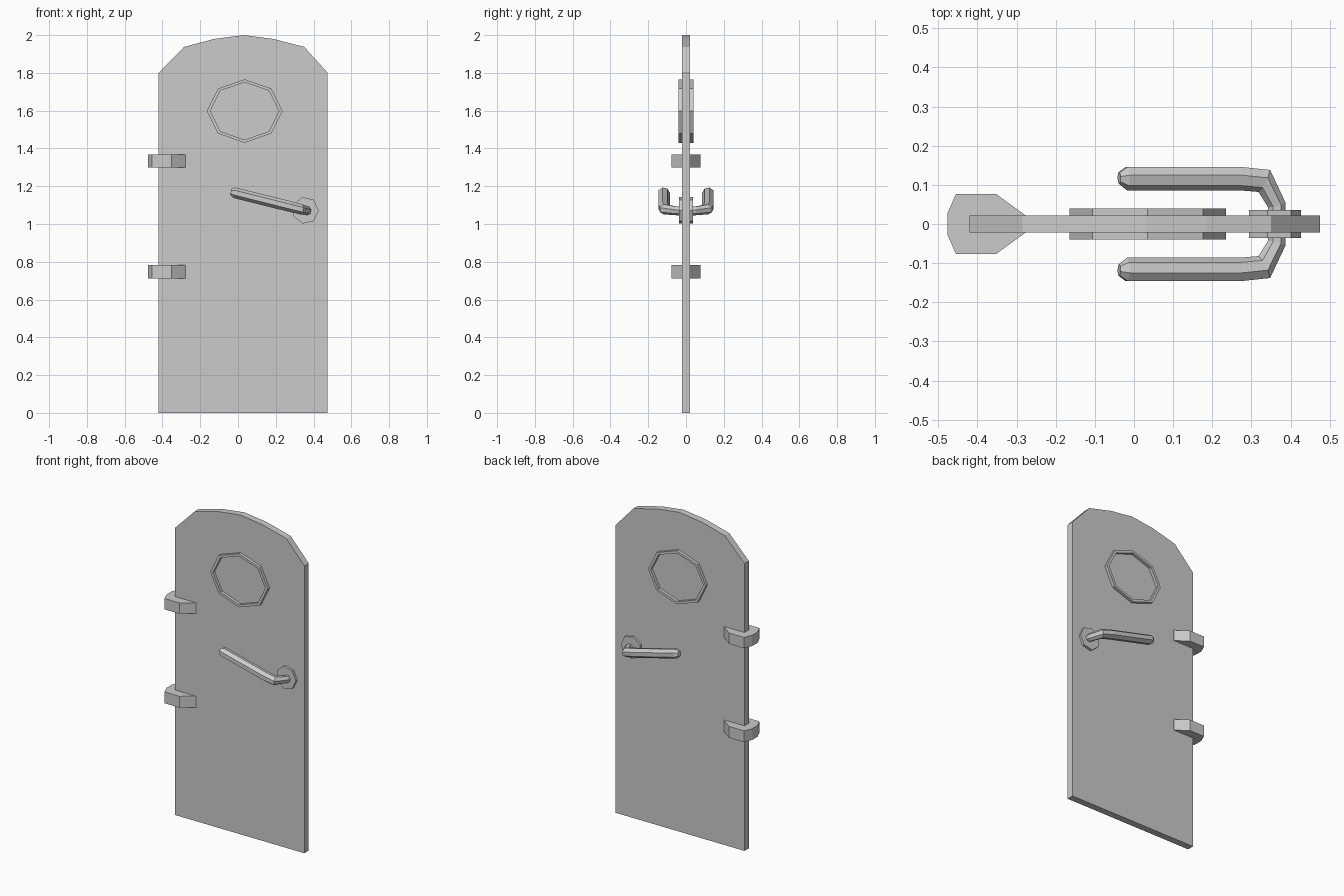
import bpy, bmesh
from math import sin, cos, pi, radians
from mathutils import Vector, Matrix

if "Cube" in bpy.data.objects:
    bpy.data.objects.remove(bpy.data.objects["Cube"])


def finish(name, bm):
    bmesh.ops.recalc_face_normals(bm, faces=bm.faces)
    me = bpy.data.meshes.new(name)
    bm.to_mesh(me)
    bm.free()
    ob = bpy.data.objects.new(name, me)
    bpy.context.collection.objects.link(ob)
    return ob


def prism(name, base, offset):
    """Extrude a closed polygon along an offset vector."""
    bm = bmesh.new()
    face = bm.faces.new([bm.verts.new(p) for p in base])
    ext = bmesh.ops.extrude_face_region(bm, geom=[face], use_keep_orig=True)
    verts = [v for v in ext["geom"] if isinstance(v, bmesh.types.BMVert)]
    bmesh.ops.translate(bm, verts=verts, vec=offset)
    return finish(name, bm)


def bridge(bm, a, b):
    for i in range(len(a)):
        j = (i + 1) % len(a)
        bm.faces.new((a[i], a[j], b[j], b[i]))


def ngon(cx, cz, rx, rz, n, y):
    return [(cx + rx * cos(2 * pi * i / n), y, cz + rz * sin(2 * pi * i / n)) for i in range(n)]


# Door leaf with a faceted arched top
T = 0.0215
outline = [(-0.42, 0), (0.475, 0), (0.475, 1.8), (0.35, 1.938), (0.185, 1.98), (0.032, 2.0),
           (-0.125, 1.98), (-0.285, 1.938), (-0.42, 1.8)]
prism("door_leaf", [(x, -T, z) for x, z in outline], (0, 2 * T, 0))

# Oval window rim standing proud on both faces
bm = bmesh.new()
loops = [[bm.verts.new(p) for p in ngon(0.035, 1.598, rx, rz, 8, y)]
         for rx, rz, y in ((0.2, 0.168, -0.04), (0.2, 0.168, 0.04),
                           (0.182, 0.152, 0.04), (0.182, 0.152, -0.04))]
for k in range(4):
    bridge(bm, loops[k], loops[(k + 1) % 4])
finish("window_rim", bm)

# Hinges wrapping the left edge
half = [(-0.277, 0.022), (-0.353, 0.077), (-0.455, 0.077), (-0.477, 0.027)]
plan = half + [(x, -y) for x, y in reversed(half)]
for name, z, h in (("upper_hinge", 1.3, 0.068), ("lower_hinge", 0.712, 0.071)):
    prism(name, [(x, y, z) for x, y in plan], (0, 0, h))

# Handle rosette through the door
PX, PZ, N = 0.357, 1.072, 7
prism("handle_rosette", ngon(PX, PZ, 0.07, 0.072, N, -0.036), (0, 0.072, 0))

# Lever handle: swept rings given as outer point, inner point, vertical radius
stations = [((-0.038, -0.132), (-0.038, -0.102), 0.017),
            ((-0.018, -0.146), (-0.018, -0.086), 0.029),
            ((0.27, -0.146), (0.27, -0.086), 0.029),
            ((0.345, -0.138), (0.318, -0.082), 0.028),
            ((0.385, -0.054), (0.343, -0.042), 0.024),
            ((0.385, 0.0), (0.341, 0.0), 0.023)]
bm = bmesh.new()
rings = []
for o, i, r in stations:
    ring = []
    for k in range(N):
        a = pi + 2 * pi * k / N
        p = Vector(i).lerp(Vector(o), (cos(a) + 1) / 1.9)
        ring.append(bm.verts.new(((p.x - PX) / cos(radians(14)), p.y, r * sin(a))))
    rings.append(ring)
for a, b in zip(rings, rings[1:]):
    bridge(bm, a, b)
bm.faces.new(rings[0])
tilt = Matrix.Translation((PX, 0, PZ)) @ Matrix.Rotation(radians(14), 4, "Y")
bmesh.ops.transform(bm, matrix=tilt, verts=bm.verts)
handle = finish("lever_handle", bm)
mirror = handle.modifiers.new("both_sides", "MIRROR")
mirror.use_axis = (False, True, False)
